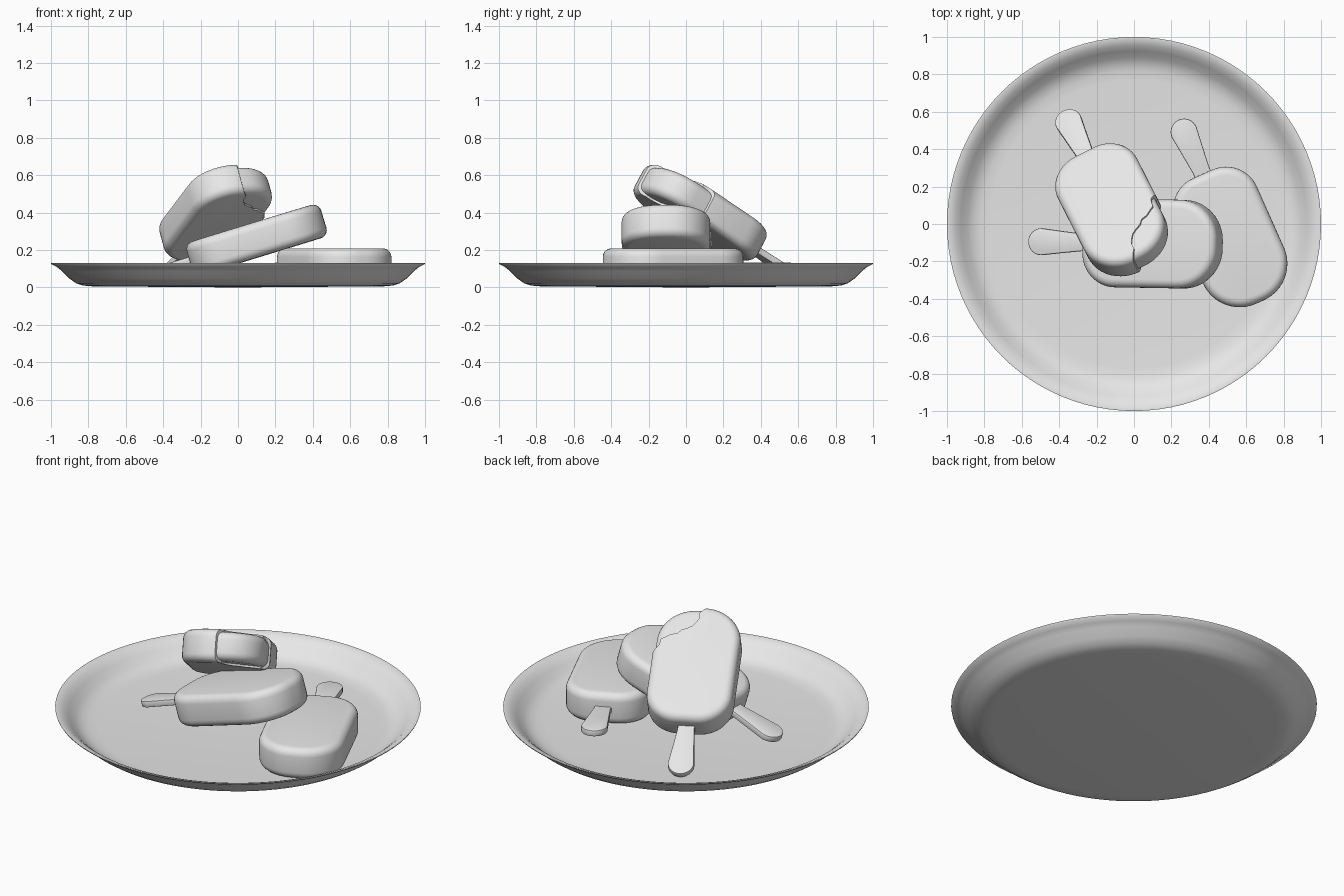
import bpy, bmesh, random
from math import radians, cos, sin, pi
from mathutils import Matrix, Vector

random.seed(4)
if "Cube" in bpy.data.objects:
    bpy.data.objects.remove(bpy.data.objects["Cube"])

grey = bpy.data.materials.new("light_grey")
grey.use_nodes = True
grey.diffuse_color = (0.8, 0.8, 0.8, 1)
grey.node_tree.nodes["Principled BSDF"].inputs["Base Color"].default_value = (0.8, 0.8, 0.8, 1)


def add_object(name, bm):
    bmesh.ops.recalc_face_normals(bm, faces=bm.faces)
    mesh = bpy.data.meshes.new(name)
    bm.to_mesh(mesh)
    bm.free()
    mesh.materials.append(grey)
    obj = bpy.data.objects.new(name, mesh)
    bpy.context.collection.objects.link(obj)
    return obj


def select(obj):
    bpy.ops.object.select_all(action="DESELECT")
    obj.select_set(True)
    bpy.context.view_layer.objects.active = obj


def smooth(obj, angle=40):
    select(obj)
    bpy.ops.object.shade_smooth_by_angle(angle=radians(angle))


def arc(cx, cy, r, start, end, steps=12):
    angles = [radians(start + (end - start) * i / steps) for i in range(steps + 1)]
    return [(cx + r * cos(a), cy + r * sin(a)) for a in angles]


def slab(name, outline, thickness, bevel=0, segments=5):
    """Extrude a flat outline, centred on z = 0, and round its rims."""
    bm = bmesh.new()
    base = bm.faces.new([bm.verts.new((x, y, -thickness / 2)) for x, y in outline])
    up = bmesh.ops.extrude_face_region(bm, geom=[base])["geom"]
    bmesh.ops.translate(bm, vec=(0, 0, thickness),
                        verts=[v for v in up if isinstance(v, bmesh.types.BMVert)])
    if bevel:
        rims = [e for e in bm.edges if abs(e.verts[0].co.z - e.verts[1].co.z) < 1e-5]
        bmesh.ops.bevel(bm, geom=rims, offset=bevel, segments=segments,
                        profile=0.5, affect="EDGES")
    return add_object(name, bm)


def bar_body(name, inset=0):
    """Rounded bar along x, with the rounder tip at +x."""
    x, y = 0.375 - inset, 0.237 - inset
    tip, heel = 0.215 - inset, 0.18 - inset
    outline = (arc(x - tip, y - tip, tip, 90, 0) + arc(x - tip, tip - y, tip, 0, -90)
               + arc(heel - x, heel - y, heel, -90, -180)
               + arc(heel - x, y - heel, heel, 180, 90))
    return slab(name, outline, 0.185 - 2 * inset, 0.045)


def bar_stick(name):
    """Flat stick that widens to a round end at -x."""
    outline = [(-0.2, 0.045), (-0.2, -0.045), (-0.4, -0.047), (-0.5, -0.058)]
    outline += arc(-0.62, 0, 0.072, 270, 90, 16)
    outline += [(-0.5, 0.058), (-0.4, 0.047)]
    return slab(name, outline, 0.036, 0.006, 2)


def bite(shell):
    """Break the coating off one corner of the tip along a ragged line."""
    line = [Vector(p) for p in ((0.04, 0.26), (0.13, 0.19), (0.24, 0.04), (0.39, -0.05))]
    ragged = []
    for a, b in zip(line, line[1:]):
        side = (b - a).orthogonal().normalized()
        for i in range(6):
            ragged.append(tuple(a.lerp(b, i / 6) + side * random.uniform(-0.013, 0.013)))
    cutter = slab("bite_cutter", ragged + [(0.42, -0.06), (0.6, -0.06), (0.6, 0.5), (0.04, 0.5)], 0.6)
    cutter.hide_render = True
    mod = shell.modifiers.new("bite", "BOOLEAN")
    mod.operation, mod.solver, mod.object = "DIFFERENCE", "EXACT", cutter
    select(shell)
    bpy.ops.object.modifier_apply(modifier=mod.name)
    bpy.data.objects.remove(cutter)


def place_bar(label, centre, yaw, pitch, bitten=False):
    body = bar_body(label + "_bar_coating")
    parts = [body, bar_stick(label + "_bar_stick")]
    if bitten:
        bite(body)
        parts.append(bar_body(label + "_bar_filling", 0.012))
    for part in parts:
        smooth(part)
        part.matrix_world = (Matrix.Translation(centre) @ Matrix.Rotation(radians(yaw), 4, "Z")
                             @ Matrix.Rotation(radians(-pitch), 4, "Y"))


# Plate: turned profile from the underside centre, round the rim, to the inside centre
profile = [(0, 0), (0.3, 0.002), (0.78, 0.006), (0.83, 0.01), (0.865, 0.022), (0.9, 0.046),
           (0.94, 0.086), (0.965, 0.107), (0.998, 0.124), (1, 0.13), (0.992, 0.131),
           (0.955, 0.115), (0.925, 0.09), (0.89, 0.056), (0.855, 0.036), (0.82, 0.027),
           (0.77, 0.023), (0, 0.022)]
bm = bmesh.new()
verts = [bm.verts.new((r, 0, z)) for r, z in profile]
edges = [bm.edges.new(pair) for pair in zip(verts, verts[1:])]
bmesh.ops.spin(bm, geom=verts + edges, cent=(0, 0, 0), axis=(0, 0, 1),
               angle=2 * pi, steps=96, use_merge=True)
bmesh.ops.remove_doubles(bm, verts=bm.verts, dist=1e-5)
smooth(add_object("plate", bm), 50)

# Three bars: one flat, one leaning on it, one propped on top with a broken coating
place_bar("flat", (0.52, -0.075, 0.116), -66, 0)
place_bar("leaning", (0.1, -0.105, 0.255), -1, 17)
place_bar("propped", (-0.107, 0.07, 0.4), -63, 31, bitten=True)
